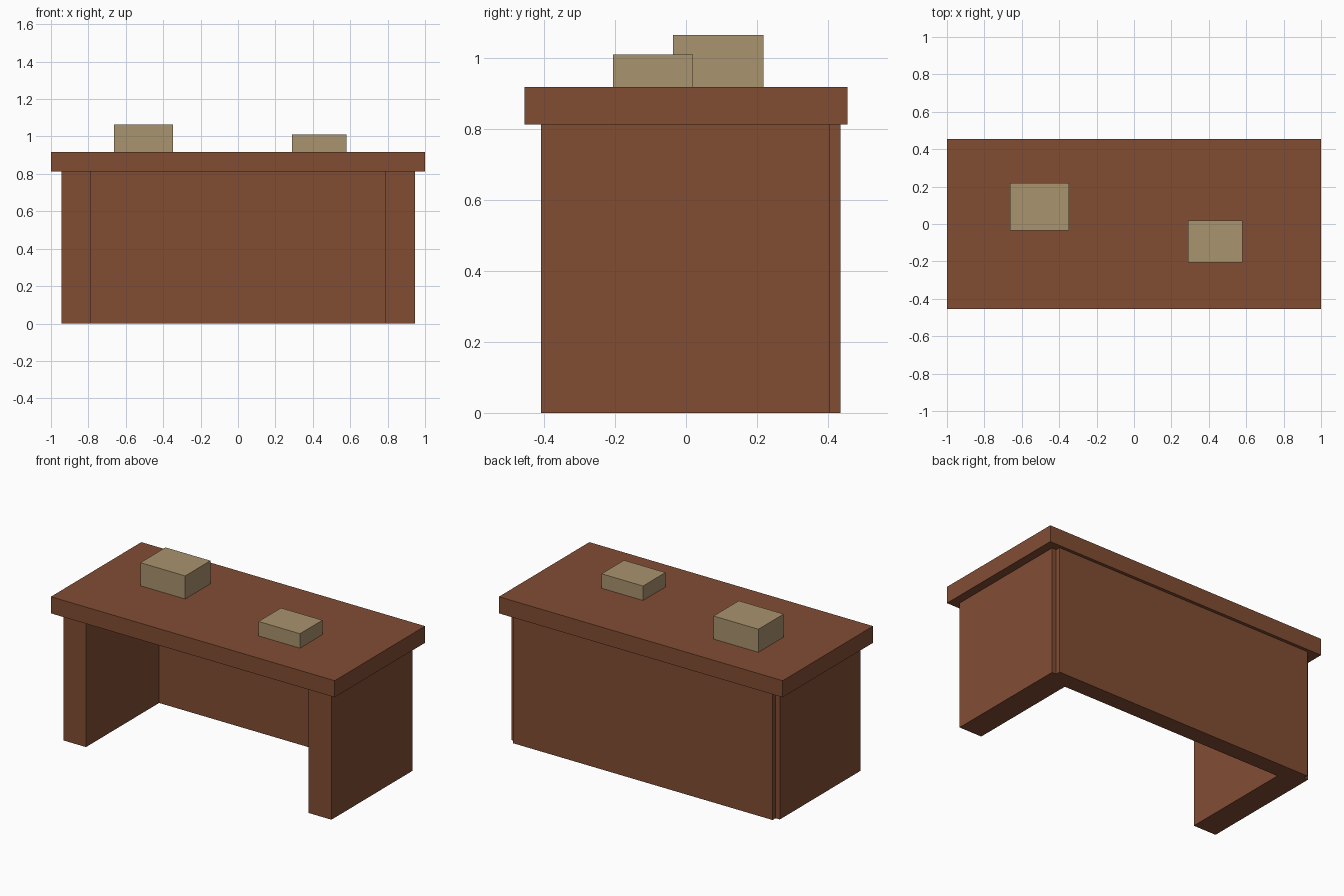
import bpy

if "Cube" in bpy.data.objects:
    bpy.data.objects.remove(bpy.data.objects["Cube"])


def material(name, rgb):
    m = bpy.data.materials.new(name)
    m.diffuse_color = (*rgb, 1.0)
    m.use_nodes = True
    m.node_tree.nodes["Principled BSDF"].inputs["Base Color"].default_value = m.diffuse_color
    return m


def box(name, lo, hi, mat):
    """Box between two opposite corners."""
    bpy.ops.mesh.primitive_cube_add(size=1)
    ob = bpy.context.object
    ob.name = name
    for v in ob.data.vertices:
        v.co = [l + (h - l) * (c + 0.5) for l, h, c in zip(lo, hi, v.co)]
    ob.data.materials.append(mat)
    return ob


wood = material("brown wood", (0.223, 0.074, 0.034))
card = material("tan card", (0.402, 0.292, 0.156))

UNDER, TOP = 0.812, 0.918

# Desk top
box("desk_top", (-1, -0.455, UNDER), (1, 0.455, TOP), wood)

# Side panels
box("left_side", (-0.945, -0.409, 0), (-0.785, 0.405, UNDER), wood)
box("right_side", (0.785, -0.409, 0), (0.945, 0.405, UNDER), wood)

# Back panel, standing slightly proud of the sides
box("back_panel", (-0.915, 0.327, 0), (0.915, 0.435, UNDER), wood)

# Boxes lying on the desk
box("large_box", (-0.663, -0.036, TOP), (-0.347, 0.218, 1.065), card)
box("small_box", (0.289, -0.206, TOP), (0.581, 0.02, 1.01), card)
